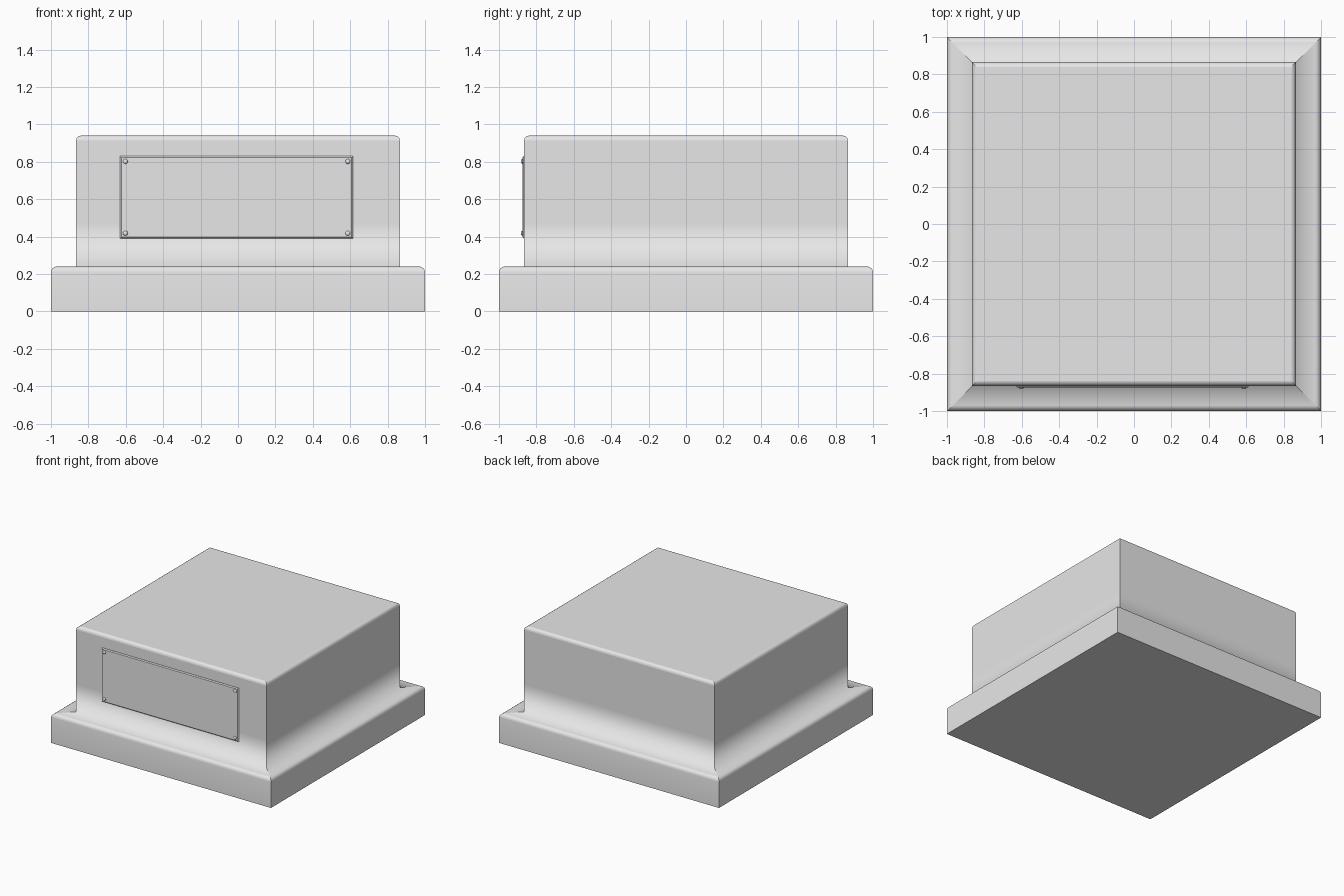
import bpy, bmesh, math
from mathutils import Matrix

cube = bpy.data.objects.get("Cube")
if cube:
    bpy.data.objects.remove(cube, do_unlink=True)

grey = bpy.data.materials.new("plain_grey")
grey.use_nodes = True
grey.diffuse_color = (0.8, 0.8, 0.8, 1)
grey.node_tree.nodes["Principled BSDF"].inputs["Base Color"].default_value = (0.8, 0.8, 0.8, 1)


def add_object(name, bm):
    bmesh.ops.recalc_face_normals(bm, faces=bm.faces[:])
    mesh = bpy.data.meshes.new(name)
    bm.to_mesh(mesh)
    bm.free()
    mesh.materials.append(grey)
    obj = bpy.data.objects.new(name, mesh)
    bpy.context.collection.objects.link(obj)
    return obj


def arc(radius, height, size, steps):
    """Quarter round from a vertical side to a flat top."""
    angles = [math.pi / 2 * i / steps for i in range(steps + 1)]
    return [(radius - size * (1 - math.cos(a)), height - size * (1 - math.sin(a))) for a in angles]


# Plinth: one moulded profile carried around a square with mitred corners
WALL, TOP, LEDGE = 0.865, 0.94, 0.24
base = [(1, 0)] + arc(1, LEDGE, 0.03, 4)
wall = [(WALL, LEDGE), (WALL, 0.47)]
cap = arc(WALL, TOP, 0.025, 4)
profile = base + wall + cap
sharp_rings = {0, len(base) + len(wall), len(profile) - 1}

bm = bmesh.new()
rings = [[bm.verts.new((sx * r, sy * r, z)) for sx, sy in ((-1, -1), (1, -1), (1, 1), (-1, 1))]
         for r, z in profile]
for low, high in zip(rings, rings[1:]):
    for i in range(4):
        j = (i + 1) % 4
        bm.faces.new((low[i], low[j], high[j], high[i])).smooth = True
bm.faces.new(rings[0])
bm.faces.new(rings[-1])

# Mitres, underside and cap stay crisp; the mouldings blend softly
for low, high in zip(rings, rings[1:]):
    for a, b in zip(low, high):
        bm.edges.get((a, b)).smooth = False
for k in sharp_rings:
    for i in range(4):
        bm.edges.get((rings[k][i], rings[k][(i + 1) % 4])).smooth = False
add_object("plinth", bm)

# Front name plate with a thin chamfered rim
X0, X1, Z0, Z1, DEPTH = -0.63, 0.615, 0.39, 0.83, 0.01
bm = bmesh.new()
bmesh.ops.create_cube(bm, size=1, matrix=Matrix.Translation(
    ((X0 + X1) / 2, -WALL - DEPTH / 2 + 0.002, (Z0 + Z1) / 2))
    @ Matrix.Diagonal((X1 - X0, DEPTH + 0.004, Z1 - Z0, 1)))
front = min(bm.faces, key=lambda f: f.calc_center_median().y)
bmesh.ops.bevel(bm, geom=front.edges[:], offset=0.007, segments=1, affect='EDGES')
add_object("front_plate", bm)

# Small domed screws in the plate corners
INSET = 0.028
for side, x in (("right", X0 + INSET), ("left", X1 - INSET)):
    for level, z in (("lower", Z0 + INSET), ("upper", Z1 - INSET)):
        bm = bmesh.new()
        bmesh.ops.create_uvsphere(bm, u_segments=16, v_segments=8, radius=0.013,
                                  matrix=Matrix.Translation((x, -WALL - DEPTH, z))
                                  @ Matrix.Diagonal((1, 0.6, 1, 1)))
        for f in bm.faces:
            f.smooth = True
        add_object(f"{level}_{side}_screw", bm)
